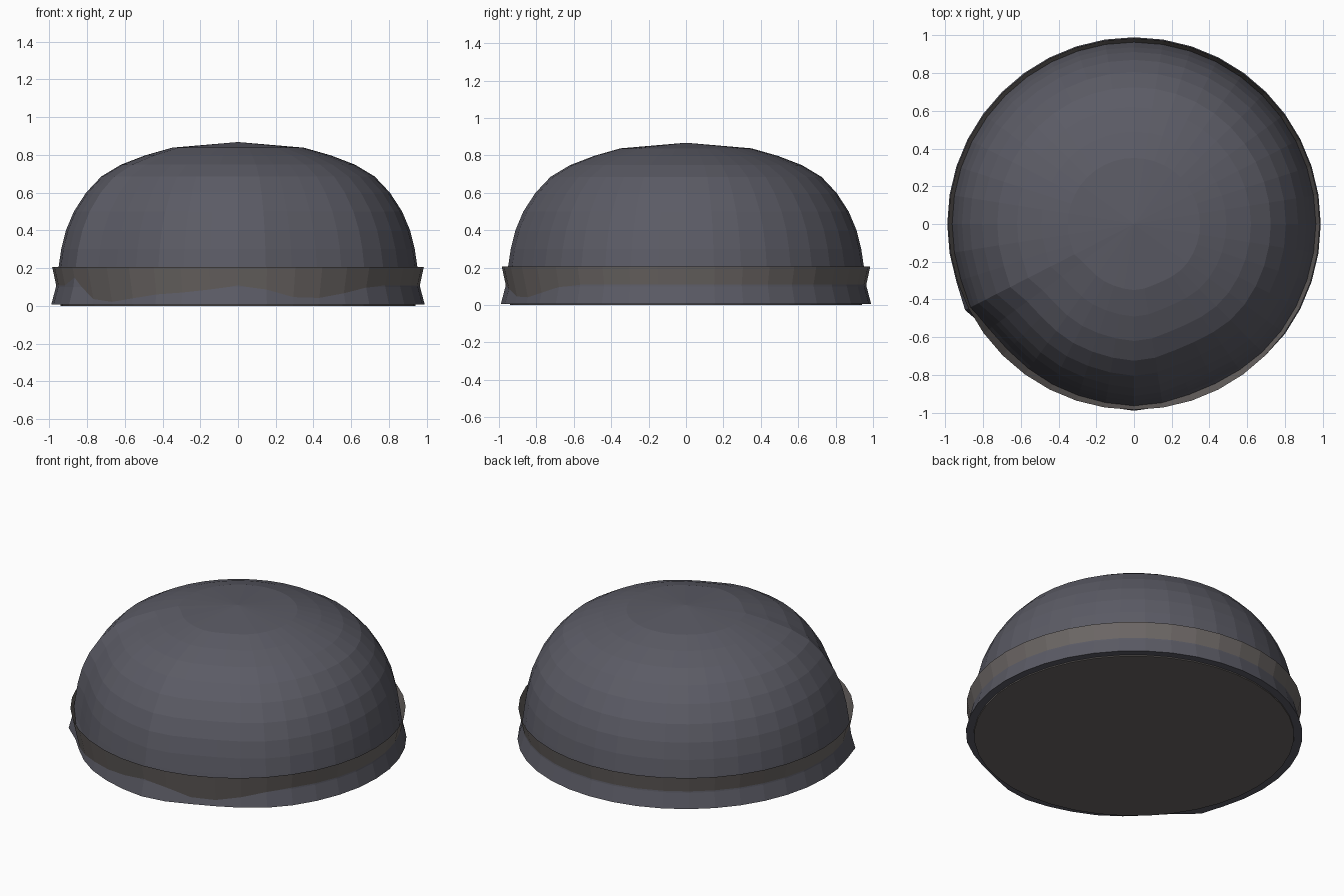
import bpy, bmesh
from math import sin, cos, radians

if "Cube" in bpy.data.objects:
    bpy.data.objects.remove(bpy.data.objects["Cube"])

SEGS = 40


def material(name, rgb):
    m = bpy.data.materials.new(name)
    m.diffuse_color = (*rgb, 1)
    m.use_nodes = True
    m.node_tree.nodes["Principled BSDF"].inputs["Base Color"].default_value = m.diffuse_color
    return m


def revolve(name, profile, mat, factor=lambda a: 1.0, tip=None):
    """Flat-faced ring stack from (radius, z) with a closed base and optional tip."""
    bm = bmesh.new()
    angles = [360 * i / SEGS for i in range(SEGS)]
    rings = [[bm.verts.new((r * factor(a) * cos(radians(a)),
                            r * factor(a) * sin(radians(a)), z)) for a in angles]
             for r, z in profile]
    for lo, hi in zip(rings, rings[1:]):
        for i in range(SEGS):
            j = (i + 1) % SEGS
            bm.faces.new((lo[i], lo[j], hi[j], hi[i]))
    bm.faces.new(rings[0][::-1])
    if tip is not None:
        top = bm.verts.new((0, 0, tip))
        for i in range(SEGS):
            bm.faces.new((rings[-1][i], rings[-1][(i + 1) % SEGS], top))
    mesh = bpy.data.meshes.new(name)
    bm.to_mesh(mesh)
    bm.free()
    mesh.materials.append(mat)
    ob = bpy.data.objects.new(name, mesh)
    bpy.context.collection.objects.link(ob)
    return ob


# Dents on the front of the dome: (angle, radius factor)
DENTS = [(0, 1), (198, 1), (207, 1.015), (216, .965), (225, .958), (234, .967),
         (243, .977), (252, .982), (261, .99), (270, 1.0), (279, .99),
         (288, .97), (297, .968), (306, .98), (315, .995), (324, 1), (360, 1)]


def dent(a):
    for (a0, f0), (a1, f1) in zip(DENTS, DENTS[1:]):
        if a0 <= a <= a1:
            return f0 + (f1 - f0) * (a - a0) / (a1 - a0)


blue_grey = material("blue_grey", (0.105, 0.105, 0.13))
brown_grey = material("brown_grey", (0.15, 0.135, 0.13))

# Dome with its flared foot
revolve("dome", [(.99, .006), (.965, .1), (.952, .2), (.937, .3), (.912, .4),
                 (.87, .5), (.805, .6), (.725, .685), (.62, .748), (.49, .798),
                 (.35, .838)], blue_grey, dent, tip=.868)

# Tapered band: open at the top, closed underneath
revolve("band", [(.94, 0), (.985, .205)], brown_grey)
